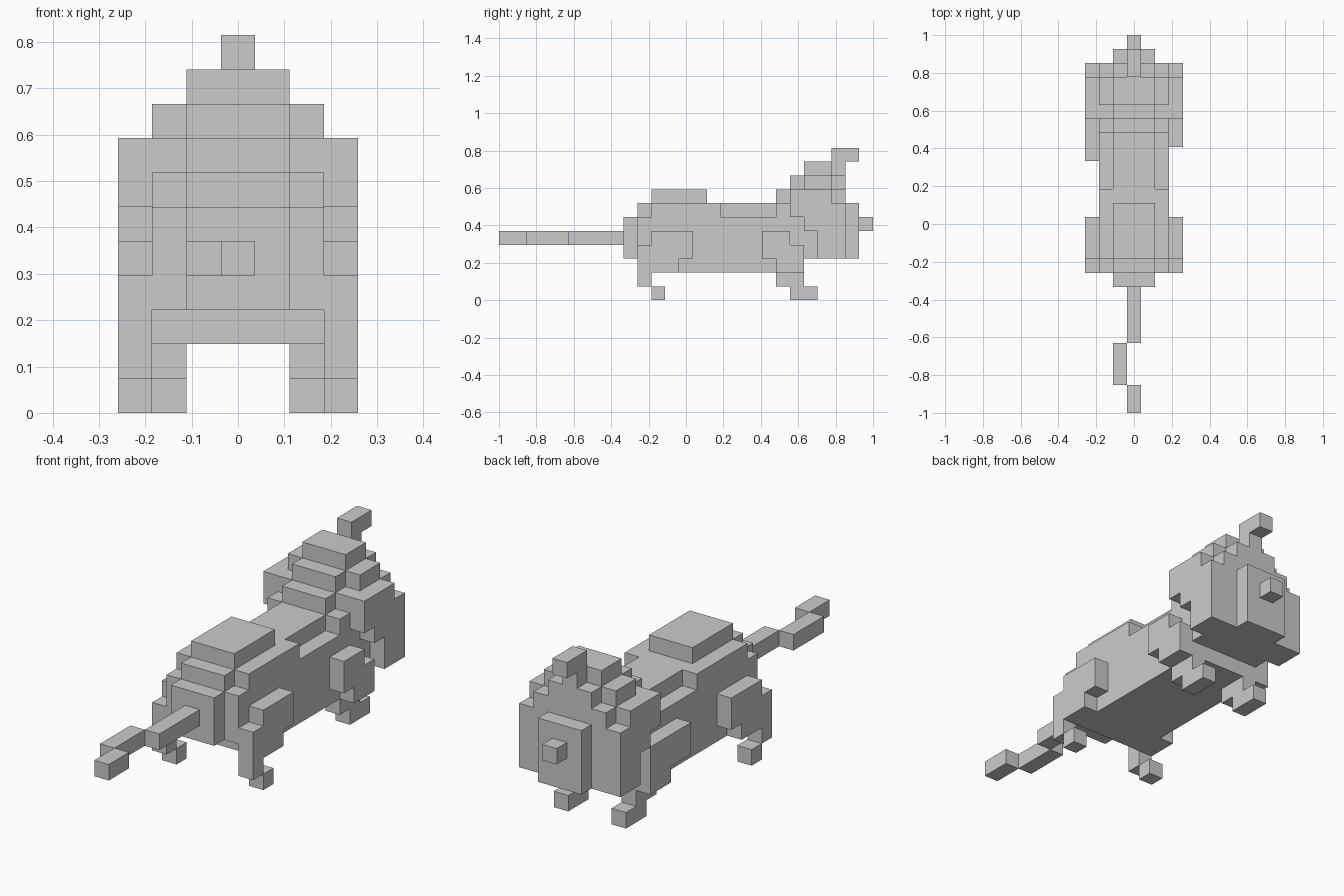
import bpy, bmesh

if "Cube" in bpy.data.objects:
    bpy.data.objects.remove(bpy.data.objects["Cube"])

U = 2 / 27  # one block; y is counted in blocks from the tail tip, x from the centre


def part(name, *boxes, mirror=False):
    """Join boxes (x0, x1, y0, y1, z0, z1 in blocks) into one object."""
    bm = bmesh.new()
    for x0, x1, y0, y1, z0, z1 in boxes:
        for flip in ((1, -1) if mirror else (1,)):
            cube = bmesh.ops.create_cube(bm, size=1)
            for v in cube["verts"]:
                v.co.x = (flip * (x0 + x1) / 2 + v.co.x * (x1 - x0)) * U
                v.co.y = ((y0 + y1) / 2 + v.co.y * (y1 - y0)) * U - 1
                v.co.z = ((z0 + z1) / 2 + v.co.z * (z1 - z0)) * U
    mesh = bpy.data.meshes.new(name)
    bm.to_mesh(mesh)
    bm.free()
    obj = bpy.data.objects.new(name, mesh)
    bpy.context.collection.objects.link(obj)
    return obj


def wide(h, *rest):
    """Box centred on x with half width h."""
    return (-h, h, *rest)


# Tail with a kink to one side
part("tail", wide(.5, 0, 2, 4, 5), (-1.5, -.5, 2, 5, 4, 5), wide(.5, 5, 9, 4, 5))

# Trunk, rump and back hump
part("body", wide(2.5, 10, 22, 3, 6), wide(2.5, 11, 22, 2, 3), wide(1.5, 10, 21, 6, 7))
part("back_edge", (1.5, 2.5, 11, 16, 6, 7), (1.5, 2.5, 20, 21, 6, 7), mirror=True)
part("rump", wide(1.5, 9, 10, 3, 6))
part("back_hump", wide(1.5, 11, 15, 7, 8))

# Legs at the tail end
part("hind_legs", (2.5, 3.5, 10, 11, 1, 4), (2.5, 3.5, 11, 13, 2, 5),
     (2.5, 3.5, 13, 14, 3, 5), (2.5, 3.5, 11, 12, 0, 1), mirror=True)

# Legs at the head end, one shoulder reaching further back
part("fore_legs", (1.5, 2.5, 20, 22, 1, 2), (1.5, 2.5, 21, 23, 0, 1),
     (2.5, 3.5, 20, 22, 2, 4), mirror=True)
part("right_shoulder", (2.5, 3.5, 19, 20, 3, 4), (2.5, 3.5, 19, 21, 4, 5))
part("left_shoulder", (-3.5, -2.5, 18, 20, 3, 4), (-3.5, -2.5, 18, 22, 4, 5))

# Head core, stepped crown and neck
part("head", wide(2.5, 21, 22, 6, 8), wide(2.5, 22, 25, 3, 8))
part("neck", wide(1.5, 20, 21, 7, 8))
part("crown", wide(1.5, 21, 25, 8, 9), wide(1.5, 22, 24, 9, 10))
part("cheeks", (2.5, 3.5, 21, 22, 6, 8), (2.5, 3.5, 22, 23, 5, 8),
     (2.5, 3.5, 23, 24, 3, 8), (2.5, 3.5, 24, 25, 3, 7), mirror=True)
part("ears", (1.5, 2.5, 22, 24, 8, 9), mirror=True)

# Muzzle, nose and forehead tuft
part("muzzle", wide(1.5, 25, 26, 3, 7))
part("nose", wide(.5, 26, 27, 5, 6))
part("tuft", wide(.5, 24, 25, 9, 10), wide(.5, 24, 26, 10, 11))
